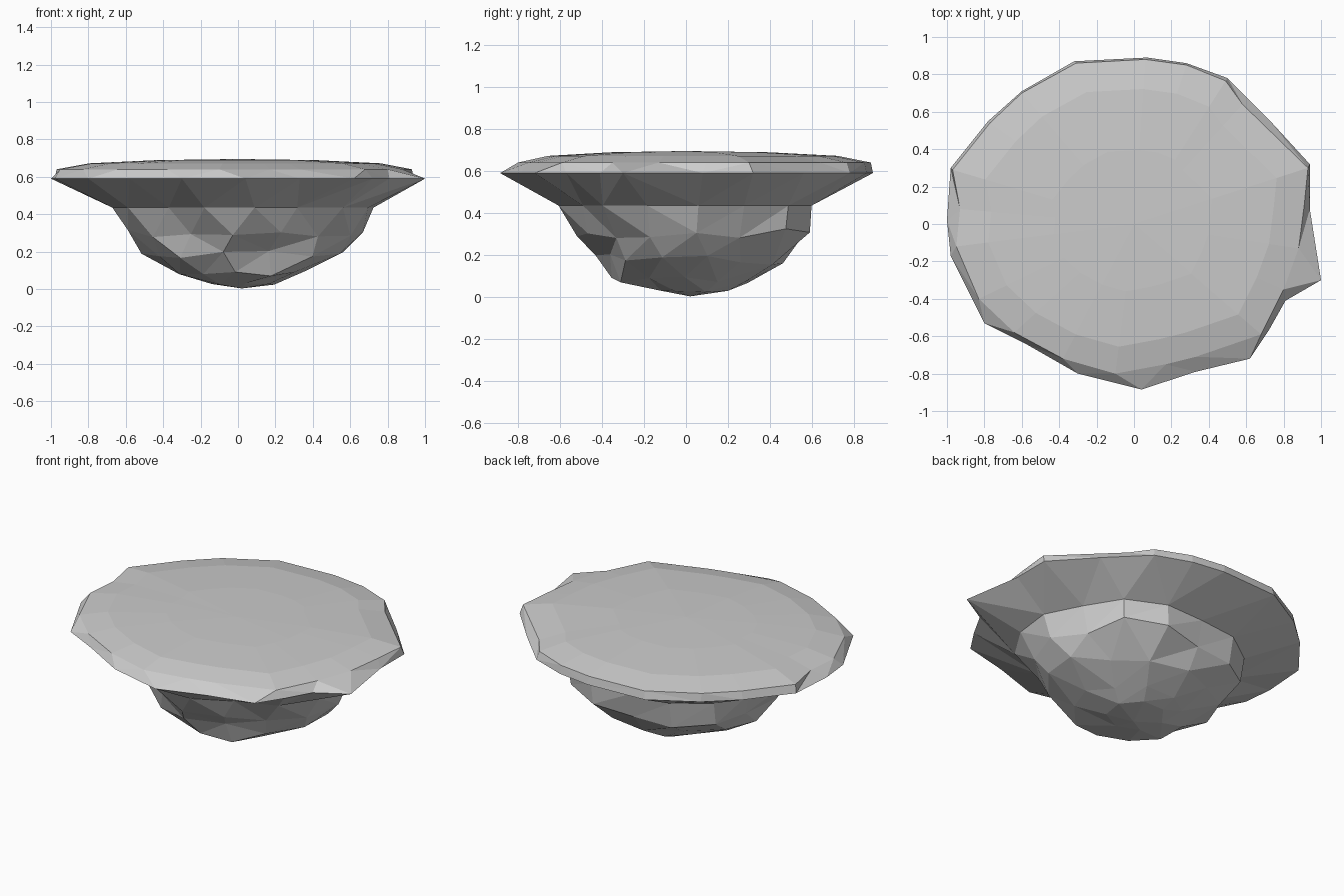
import bpy, bmesh, math, random

if "Cube" in bpy.data.objects:
    bpy.data.objects.remove(bpy.data.objects["Cube"])
random.seed(11)

# Rim outline (widest edge) and grassy upper edge, counter-clockwise
rim = [(1.0, -.30), (.94, .08), (.94, .32), (.72, .56), (.50, .78), (.28, .86),
       (.07, .89), (-.32, .87), (-.60, .71), (-.78, .55), (-.98, .30), (-1.0, .02),
       (-.98, -.17), (-.80, -.53), (-.58, -.64), (-.30, -.80), (.04, -.885),
       (.33, -.79), (.62, -.72), (.72, -.57), (.81, -.41)]
lip = [(.88, -.13), (.91, .10), (.93, .30), (.58, .64), (.49, .765), (.28, .85),
       (.06, .88), (-.31, .86), (-.60, .70), (-.77, .54), (-.97, .29), (-.93, .08),
       (-.95, -.12), (-.83, -.40), (-.64, -.58), (-.38, -.72), (-.10, -.80),
       (.17, -.75), (.33, -.71), (.68, -.59), (.80, -.35)]


def angle(v):
    return math.atan2(v.co.y, v.co.x) % math.tau


def add_ring(bm, pts):
    return sorted([bm.verts.new(p) for p in pts], key=angle)


def stitch(bm, lo, hi):
    """Zip two angle-sorted rings of any vertex counts with triangles."""
    i = j = 0
    n, m = len(lo), len(hi)
    while i < n or j < m:
        ai = angle(lo[(i + 1) % n]) + (math.tau if i + 1 >= n else 0)
        aj = angle(hi[(j + 1) % m]) + (math.tau if j + 1 >= m else 0)
        if j >= m or (i < n and ai <= aj):
            bm.faces.new((lo[i % n], lo[(i + 1) % n], hi[j % m]))
            i += 1
        else:
            bm.faces.new((lo[i % n], hi[(j + 1) % m], hi[j % m]))
            j += 1


def fan(bm, ring, tip):
    t = bm.verts.new(tip)
    for a, b in zip(ring, ring[1:] + ring[:1]):
        bm.faces.new((a, b, t))


def finish(bm, name):
    bmesh.ops.recalc_face_normals(bm, faces=bm.faces)
    me = bpy.data.meshes.new(name)
    bm.to_mesh(me)
    bm.free()
    ob = bpy.data.objects.new(name, me)
    bpy.context.collection.objects.link(ob)


def rock_ring(z, x0, x1, y0, y1, n, jit, zjit, turn):
    """Irregular ellipse given by its extents, alternately notched."""
    pts = []
    for k in range(n):
        a = math.tau * (k + turn) / n
        s = 1 + jit * ((-.9 if k % 3 == 1 else .15) + random.uniform(-.3, .3))
        pts.append(((x0 + x1) / 2 + (x1 - x0) / 2 * s * math.cos(a),
                    (y0 + y1) / 2 + (y1 - y0) / 2 * s * math.sin(a),
                    z + random.uniform(-zjit, zjit)))
    return pts


bm = bmesh.new()
# Turf: rim, lip, gently domed top
rim_ring = add_ring(bm, [(x, y, .59) for x, y in rim])
prev = rim_ring
for s, z in ((1, .640), (.82, .672), (.45, .689)):
    ring = add_ring(bm, [(x * s, y * s, z) for x, y in lip])
    stitch(bm, prev, ring)
    prev = ring
fan(bm, prev, (0, 0, .695))

# Rock: flared underside, then faceted mass tapering to the base
profile = [(.435, -.65, .72, -.61, .63, 16, .08, 0, .2),
           (.295, -.58, .66, -.50, .60, 15, .09, .03, 0),
           (.18, -.52, .55, -.42, .45, 13, .09, .03, .4),
           (.08, -.33, .36, -.35, .30, 11, .08, .015, .1),
           (.026, -.14, .20, -.12, .22, 7, .05, .004, .3)]
prev = rim_ring
for row in profile:
    ring = add_ring(bm, rock_ring(*row))
    stitch(bm, ring, prev)
    prev = ring
fan(bm, prev, (.02, .02, .003))
finish(bm, "floating_island")
